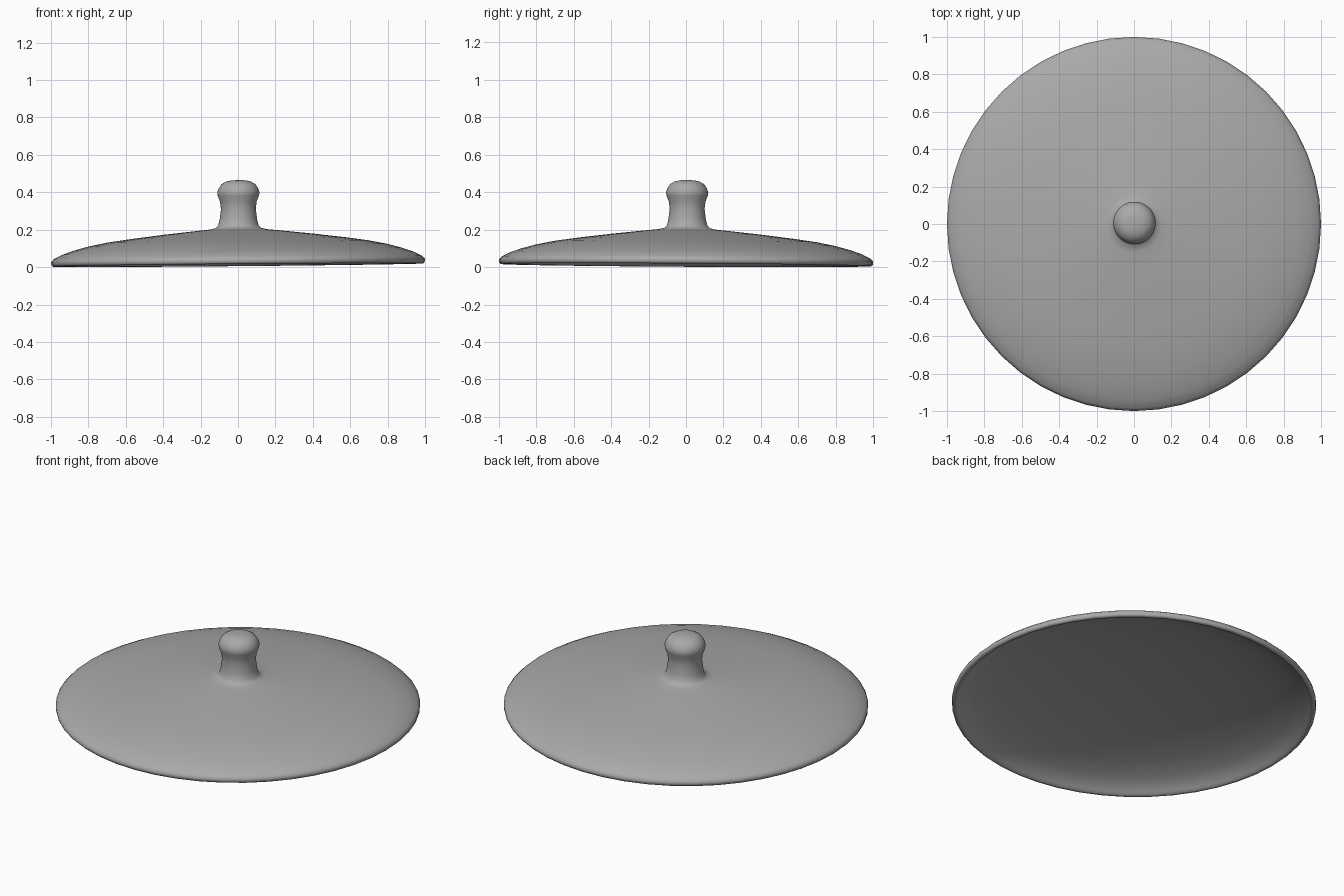
import bpy, bmesh, math

cube = bpy.data.objects.get("Cube")
if cube:
    bpy.data.objects.remove(cube)

SEGMENTS = 48

# One plain grey for the whole lid
grey = bpy.data.materials.new("warm_grey")
grey.use_nodes = True
colour = (0.4, 0.4, 0.4, 1)
grey.diffuse_color = colour
grey.node_tree.nodes["Principled BSDF"].inputs["Base Color"].default_value = colour

# Radius and height: hollow underside, rim, dome, then the knob
underside = [(0, 0.165), (0.3, 0.155), (0.55, 0.13), (0.75, 0.095), (0.88, 0.06), (0.965, 0.015)]
rim = [(0.975, 0.002), (0.99, 0.0), (0.998, 0.008), (1.0, 0.025), (0.985, 0.04)]
dome = [(0.94, 0.063), (0.88, 0.084), (0.8, 0.106), (0.7, 0.126), (0.58, 0.143),
        (0.4, 0.165), (0.22, 0.184), (0.15, 0.191)]
knob = [(0.122, 0.198), (0.108, 0.212), (0.1, 0.245), (0.093, 0.3), (0.098, 0.34),
        (0.11, 0.37), (0.113, 0.387), (0.106, 0.41), (0.09, 0.433), (0.065, 0.447),
        (0.035, 0.453), (0, 0.454)]


def lathe(name, profile, material):
    bm = bmesh.new()
    verts = [bm.verts.new((r, 0, z)) for r, z in profile]
    edges = [bm.edges.new(pair) for pair in zip(verts, verts[1:])]
    bmesh.ops.spin(bm, geom=verts + edges, cent=(0, 0, 0), axis=(0, 0, 1),
                   angle=math.tau, steps=SEGMENTS, use_merge=False)
    bmesh.ops.remove_doubles(bm, verts=bm.verts, dist=0.0005)
    bmesh.ops.recalc_face_normals(bm, faces=bm.faces)
    mesh = bpy.data.meshes.new(name)
    bm.to_mesh(mesh)
    bm.free()
    mesh.materials.append(material)
    mesh.shade_smooth()
    obj = bpy.data.objects.new(name, mesh)
    bpy.context.collection.objects.link(obj)
    return obj


lid = lathe("lid_with_knob", underside + rim + dome + knob, grey)

# The lid leans slightly to one side, with the knob just off centre
for v in lid.data.vertices:
    v.co.z += 0.011 + 0.009 * v.co.x - 0.006 * v.co.y
    if v.co.z > 0.2 and math.hypot(v.co.x, v.co.y) < 0.14:
        v.co.y += 0.006
        v.co.x += 0.002
